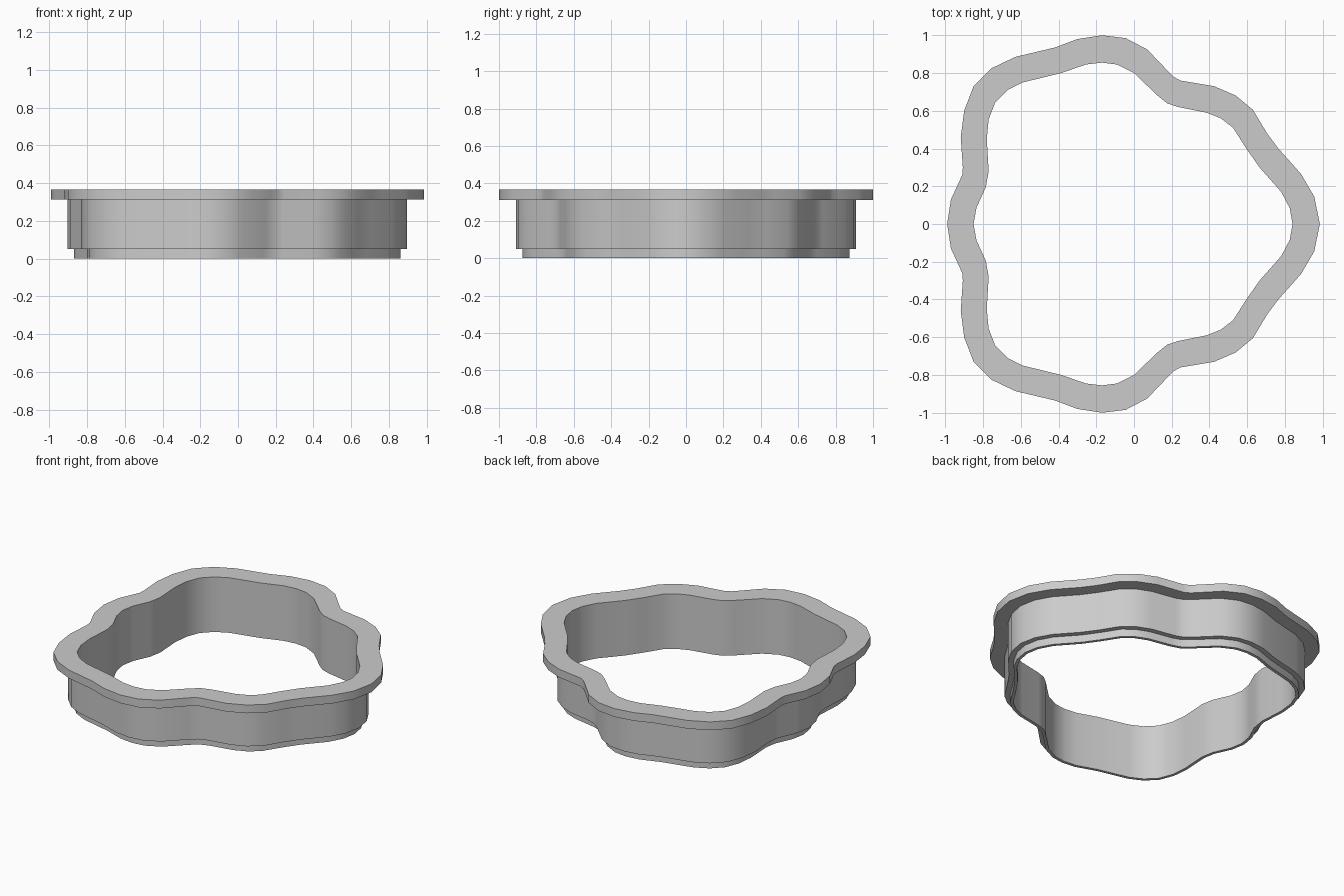
import bpy
import bmesh
import math
from mathutils import Vector

# Remove the default cube
cube = bpy.data.objects.get("Cube")
if cube:
    bpy.data.objects.remove(cube, do_unlink=True)


def make_material(name, colour):
    material = bpy.data.materials.new(name)
    material.use_nodes = True
    material.diffuse_color = colour
    shader = material.node_tree.nodes["Principled BSDF"]
    shader.inputs["Base Color"].default_value = colour
    return material


def mirrored_loop(half_outline):
    """Close a half outline by mirroring it across the x axis."""
    points = [Vector(point) for point in half_outline]
    mirrored = [Vector((point.x, -point.y)) for point in reversed(points[1:-1])]
    return points + mirrored


def sweep_between(name, inner_loop, outer_loop, profile, material):
    """Sweep a closed stepped profile round the band between two loops.

    Each profile point gives the share of the band's width and the height.
    """
    bm = bmesh.new()
    rings = []
    for share, height in profile:
        ring = []
        for inner, outer in zip(inner_loop, outer_loop):
            point = inner.lerp(outer, share)
            ring.append(bm.verts.new((point.x, point.y, height)))
        rings.append(ring)

    # Bridge neighbouring rings, including the last back to the first
    count = len(inner_loop)
    for index, ring in enumerate(rings):
        previous = rings[index - 1]
        for step in range(count):
            bm.faces.new((previous[step - 1], previous[step],
                          ring[step], ring[step - 1]))
    bmesh.ops.recalc_face_normals(bm, faces=bm.faces)

    mesh = bpy.data.meshes.new(name)
    bm.to_mesh(mesh)
    bm.free()
    mesh.materials.append(material)
    part = bpy.data.objects.new(name, mesh)
    bpy.context.collection.objects.link(part)

    # Smooth the wavy walls but keep the steps crisp
    bpy.ops.object.select_all(action="DESELECT")
    part.select_set(True)
    bpy.context.view_layer.objects.active = part
    bpy.ops.object.shade_smooth_by_angle(angle=math.radians(40))
    return part


# Matching half outlines of the opening and of the flange rim
opening_half = [
    (.84, 0), (.825, .085), (.78, .17), (.665, .3), (.595, .4),
    (.525, .51), (.46, .56), (.385, .59), (.235, .62), (.175, .64),
    (.125, .68), (0, .8), (-.09, .845), (-.17, .855), (-.255, .845),
    (-.385, .8), (-.59, .75), (-.67, .71), (-.735, .645), (-.77, .555),
    (-.78, .45), (-.77, .28), (-.785, .195), (-.835, .085), (-.85, 0),
]
rim_half = [
    (.985, 0), (.955, .145), (.885, .265), (.765, .4), (.705, .48),
    (.63, .605), (.54, .68), (.425, .73), (.245, .76), (.21, .78),
    (.175, .815), (.07, .925), (-.045, .985), (-.17, 1), (-.3, .98),
    (-.42, .935), (-.63, .885), (-.755, .825), (-.85, .73), (-.9, .6),
    (-.918, .46), (-.907, .3), (-.91, .26), (-.97, .13), (-.99, 0),
]

# Stepped section: thin cutting edge, thicker wall, wide top flange
top, flange_base, edge_top = .367, .312, .05
edge_share, wall_share = .14, .38
section = [
    (0, 0), (edge_share, 0),
    (edge_share, edge_top), (wall_share, edge_top),
    (wall_share, flange_base), (1, flange_base),
    (1, top), (0, top),
]

grey = make_material("plain grey", (.6, .6, .6, 1))
sweep_between("cutter_ring", mirrored_loop(opening_half),
              mirrored_loop(rim_half), section, grey)
